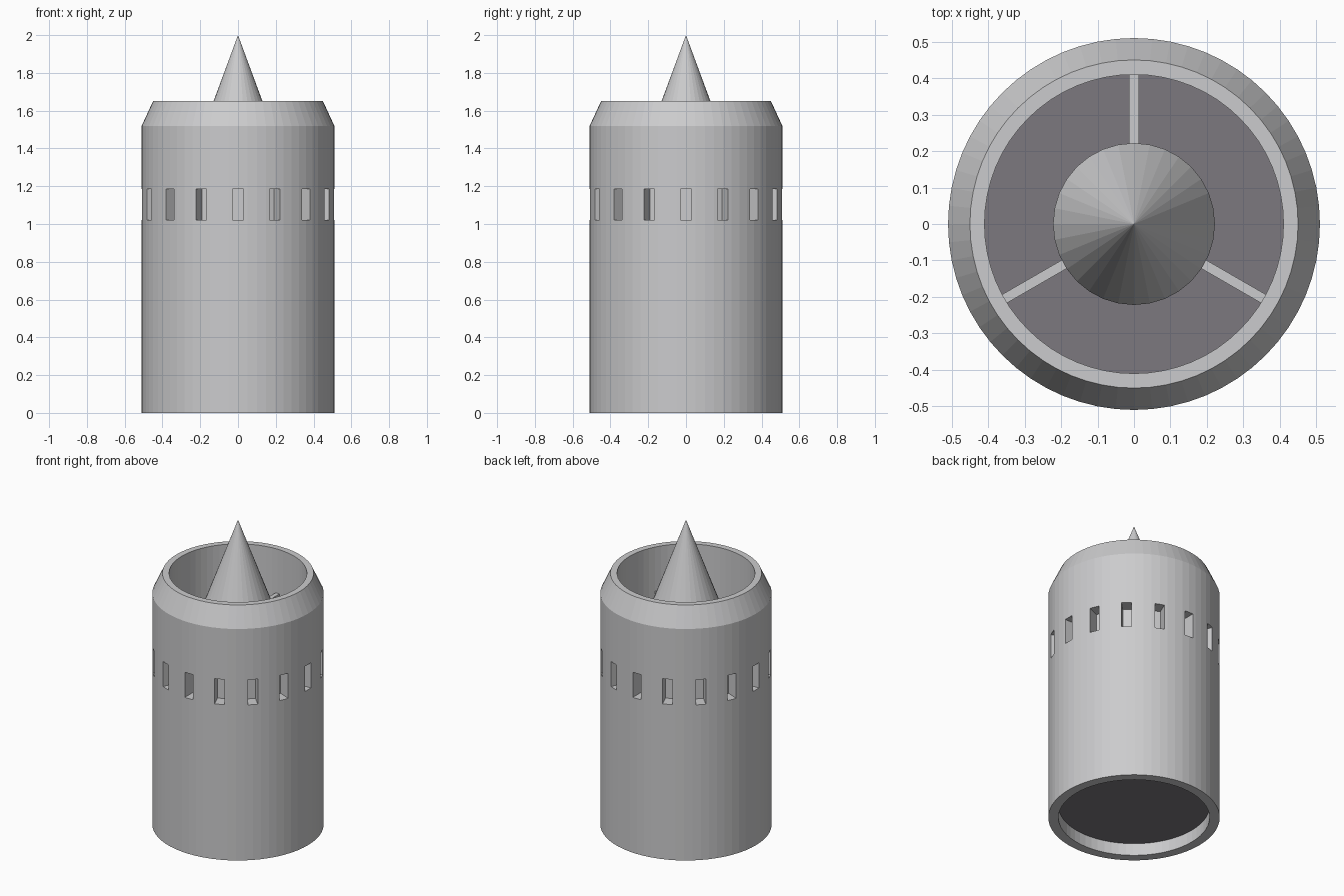
import bpy, bmesh, math
from mathutils import Matrix, Vector

if "Cube" in bpy.data.objects:
    bpy.data.objects.remove(bpy.data.objects["Cube"])


def material(name, rgb):
    m = bpy.data.materials.new(name)
    m.use_nodes = True
    m.diffuse_color = (*rgb, 1)
    m.node_tree.nodes["Principled BSDF"].inputs["Base Color"].default_value = (*rgb, 1)
    return m


light_grey = material("light grey", (0.6, 0.6, 0.61))
dark_grey = material("dark grey", (0.2, 0.19, 0.21))


def finish(name, bm, mat):
    bmesh.ops.recalc_face_normals(bm, faces=bm.faces)
    mesh = bpy.data.meshes.new(name)
    bm.to_mesh(mesh)
    bm.free()
    ob = bpy.data.objects.new(name, mesh)
    bpy.context.collection.objects.link(ob)
    if mat:
        mesh.materials.append(mat)
    return ob


def lathe(name, profile, sides, mat, closed=False):
    """Turn an (r, z) profile around the z axis."""
    bm = bmesh.new()
    vs = [bm.verts.new((r, 0, z)) for r, z in profile]
    es = [bm.edges.new(p) for p in zip(vs, vs[1:])]
    if closed:
        es.append(bm.edges.new((vs[-1], vs[0])))
    bmesh.ops.spin(bm, geom=vs + es, cent=(0, 0, 0), axis=(0, 0, 1),
                   angle=math.tau, steps=sides)
    bmesh.ops.remove_doubles(bm, verts=bm.verts, dist=0.0001)
    return finish(name, bm, mat)


def radial_boxes(name, angles, r0, r1, width, z0, z1, mat):
    """Boxes pointing outward at each angle, in one object."""
    bm = bmesh.new()
    for a in angles:
        m = (Matrix.Rotation(a, 4, "Z")
             @ Matrix.Translation(((r0 + r1) / 2, 0, (z0 + z1) / 2))
             @ Matrix.Diagonal((r1 - r0, width, z1 - z0, 1)))
        bmesh.ops.create_cube(bm, size=1, matrix=m)
    return finish(name, bm, mat)


# Outer casing: thick tube, chamfered lip, recess underneath
casing = lathe("casing", [(0.51, 0), (0.51, 1.52), (0.45, 1.65), (0.41, 1.65),
                          (0.41, 0.085), (0.45, 0.085), (0.45, 0)],
               64, light_grey, closed=True)

# Ring of blind slots cut into the casing
cutter = radial_boxes("slot_cutter", [i * math.tau / 16 for i in range(16)],
                      0.425, 0.6, 0.06, 1.02, 1.185, light_grey)
cutter.hide_render = True
cut = casing.modifiers.new("slots", "BOOLEAN")
cut.operation = "DIFFERENCE"
cut.solver = "EXACT"
cut.object = cutter
bpy.context.view_layer.objects.active = casing
bpy.ops.object.modifier_apply(modifier="slots")
bpy.data.objects.remove(cutter)

# Dark plates closing the intake and the underside
lathe("intake_plate", [(0, 1.2), (0.415, 1.2), (0.415, 1.18), (0, 1.18)], 64, dark_grey)
lathe("base_plate", [(0, 0.1), (0.45, 0.1), (0.45, 0.08), (0, 0.08)], 64, dark_grey)

# Pointed centre cone on its hub
lathe("nose_cone", [(0, 2), (0.222, 1.4), (0.222, 1.19)], 32, light_grey)

# Three struts joining hub and casing
radial_boxes("struts", [math.radians(d) for d in (90, 210, 330)],
             0.2, 0.415, 0.027, 1.19, 1.36, light_grey)
